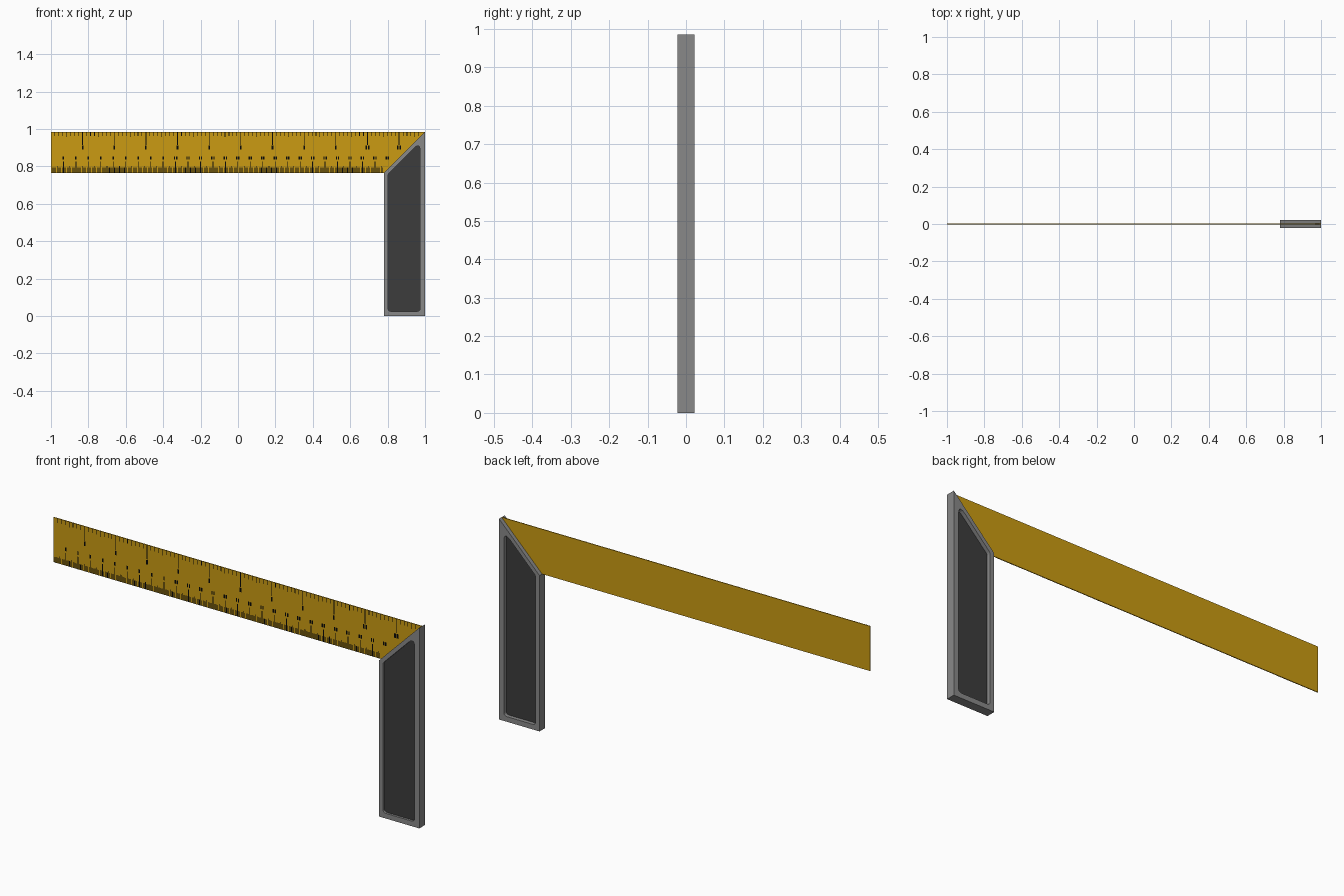
import bpy
import bmesh
from mathutils import Vector

if "Cube" in bpy.data.objects:
    bpy.data.objects.remove(bpy.data.objects["Cube"], do_unlink=True)


def material(name, rgb):
    mat = bpy.data.materials.new(name)
    mat.use_nodes = True
    mat.diffuse_color = (*rgb, 1)
    mat.node_tree.nodes["Principled BSDF"].inputs["Base Color"].default_value = (*rgb, 1)
    return mat


brass = material("brass yellow", (0.6, 0.33, 0.006))
grey = material("metal grey", (0.25, 0.25, 0.25))
dark = material("dark grey", (0.045, 0.045, 0.045))
black = material("marking black", (0.002, 0.002, 0.002))


def finish(bm, name, mat):
    mesh = bpy.data.meshes.new(name)
    bm.to_mesh(mesh)
    bm.free()
    mesh.materials.append(mat)
    obj = bpy.data.objects.new(name, mesh)
    bpy.context.collection.objects.link(obj)
    return obj


def prism(name, loops, y0, y1, mat):
    """Extrude an x-z outline (further loops are holes) from y0 to y1."""
    bm = bmesh.new()
    caps = ([], [])
    for loop in loops:
        rings = [[bm.verts.new((x, y, z)) for x, z in loop] for y in (y0, y1)]
        n = len(loop)
        for i in range(n):
            j = (i + 1) % n
            bm.faces.new((rings[0][i], rings[0][j], rings[1][j], rings[1][i]))
            for ring, cap in zip(rings, caps):
                cap.append(bm.edges.get((ring[i], ring[j])))
    for cap in caps:
        bmesh.ops.triangle_fill(bm, edges=cap, use_beauty=True)
    bmesh.ops.recalc_face_normals(bm, faces=bm.faces[:])
    return finish(bm, name, mat)


def rounded(corners, steps=5):
    """Round each (x, z, setback) corner with a short curve."""
    pts = []
    n = len(corners)
    for i, (x, z, r) in enumerate(corners):
        c = Vector((x, z))
        a = c + (Vector(corners[i - 1][:2]) - c).normalized() * r
        b = c + (Vector(corners[(i + 1) % n][:2]) - c).normalized() * r
        for k in range(steps + 1):
            t = k / steps
            pts.append(tuple(a * (1 - t) ** 2 + c * 2 * t * (1 - t) + b * t * t))
    return pts


# Main sizes
LEFT, RIGHT, INNER = -1.0, 1.0, 0.78
LOW, TOP = 0.765, 0.985
HALF, BLADE = 0.022, 0.002

# Handle frame with a mitred top and a rounded opening, closed by a sunken panel
outer = [(INNER, 0), (RIGHT, 0), (RIGHT, TOP), (INNER, LOW)]
opening = rounded([(0.802, 0.025, 0.018), (0.974, 0.025, 0.018),
                   (0.974, 0.931, 0.05), (0.802, 0.759, 0.01)])
prism("handle_frame", [outer, opening], -HALF, HALF, grey)
prism("handle_panel", [opening], -0.011, 0.003, dark)

# Blade, cut along the mitre
prism("blade", [[(LEFT, LOW), (INNER, LOW), (RIGHT, TOP), (LEFT, TOP)]],
      -BLADE, BLADE, brass)

# Scale marks: thin painted plates on the front of the blade
marks = bmesh.new()


def mark(x, z0, z1, width=0.003):
    # Keep every mark on the brass side of the mitre
    if x + width / 2 > INNER + z0 - LOW:
        return
    y = -BLADE - 0.0006
    a, b = x - width / 2, x + width / 2
    marks.faces.new([marks.verts.new(p) for p in
                     ((a, y, z0), (b, y, z0), (b, y, z1), (a, y, z1))])


def label(x, z, number, size):
    # Blank dashes stand in for the one or two figures of a scale label
    count = len(str(number))
    for i in range(count):
        mark(x + (i - (count - 1) / 2) * size * 0.62, z - size / 2, z + size / 2, size * 0.4)


INCH = 0.1692
CM = INCH / 2.54

# Upper scale: eighths, with long whole marks
for i in range(1, 8 * 12):
    x = LEFT + i * INCH / 8
    if i % 8 == 0:
        mark(x, TOP - 0.07, TOP, 0.004)
        label(x, 0.9, i // 8, 0.022)
    else:
        mark(x, TOP - (0.028 if i % 4 == 0 else 0.022), TOP)

# Lower scale: tenths, with longer fifth and whole marks
for i in range(1, 10 * 27 + 1):
    x = LEFT + i * CM / 10
    if i % 10 == 0:
        mark(x, LOW, LOW + 0.062, 0.004)
        label(x, 0.845, i // 10, 0.018)
    else:
        mark(x, LOW, LOW + (0.036 if i % 5 == 0 else 0.028))

finish(marks, "scale_marks", black)
